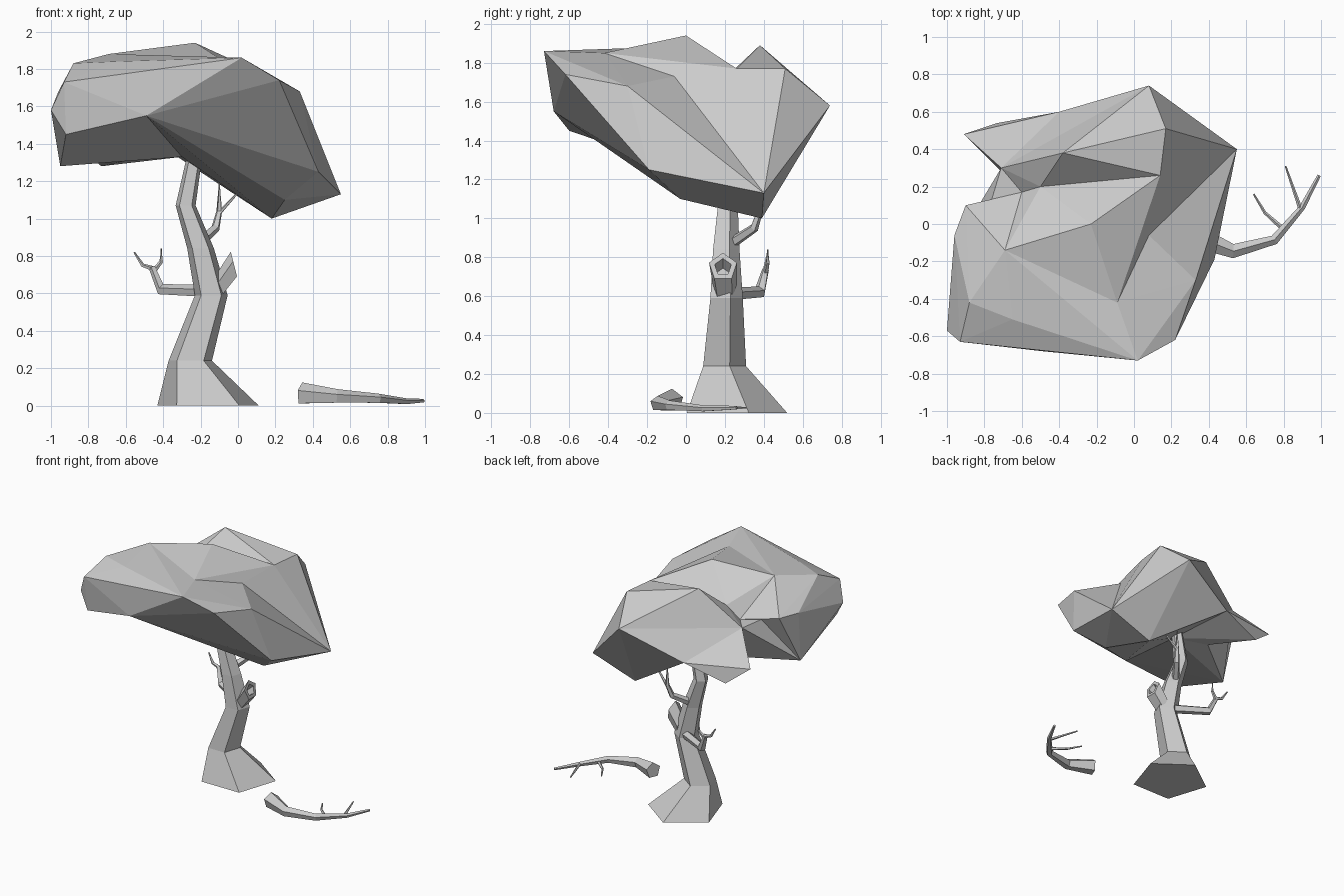
import bpy
import bmesh
from math import cos, sin, pi, radians
from mathutils import Vector

cube = bpy.data.objects.get("Cube")
if cube:
    bpy.data.objects.remove(cube, do_unlink=True)

# One plain grey for the whole tree
GREY = (0.6, 0.6, 0.6, 1)
grey = bpy.data.materials.new("plain grey")
grey.use_nodes = True
grey.diffuse_color = GREY
grey.node_tree.nodes["Principled BSDF"].inputs["Base Color"].default_value = GREY


def finish(name, bm):
    bmesh.ops.recalc_face_normals(bm, faces=bm.faces)
    mesh = bpy.data.meshes.new(name)
    bm.to_mesh(mesh)
    bm.free()
    mesh.materials.append(grey)
    obj = bpy.data.objects.new(name, mesh)
    bpy.context.collection.objects.link(obj)
    return obj


def ring(bm, center, radius, normal, sides, phase):
    """Regular polygon of vertices facing along the normal."""
    normal = Vector(normal).normalized()
    side = Vector((0, 0, 1)).cross(normal)
    side = side.normalized() if side.length > 0.01 else Vector((1, 0, 0))
    up = normal.cross(side)
    angles = [phase + 2 * pi * i / sides for i in range(sides)]
    return [bm.verts.new(Vector(center) + radius * (side * cos(a) + up * sin(a)))
            for a in angles]


def loft(name, stations, sides=5, phase=radians(18), axis=None):
    """Skin polygons along (x, y, z, radius) stations; bend with the path unless an axis is given."""
    bm = bmesh.new()
    points = [Vector(s[:3]) for s in stations]
    rings = []
    for i, s in enumerate(stations):
        ahead = points[min(i + 1, len(points) - 1)]
        behind = points[max(i - 1, 0)]
        rings.append(ring(bm, points[i], s[3], axis or ahead - behind, sides, phase))
    for low, high in zip(rings, rings[1:]):
        for i in range(sides):
            j = (i + 1) % sides
            bm.faces.new((low[i], low[j], high[j], high[i]))
    bm.faces.new(rings[0])
    bm.faces.new(rings[-1])
    return finish(name, bm)


def faceted_lobe(name, points):
    """Angular foliage mass spanning the given corner points."""
    bm = bmesh.new()
    for p in points:
        bm.verts.new(p)
    result = bmesh.ops.convex_hull(bm, input=bm.verts)
    loose = set(result["geom_interior"]) | set(result["geom_unused"])
    bmesh.ops.delete(bm, geom=[v for v in loose if isinstance(v, bmesh.types.BMVert)],
                     context="VERTS")
    return finish(name, bm)


# Corners shared by neighbouring foliage lobes
peak = (-.23, 0, 1.94)
crown = (-.69, -.14, 1.88)
fold = (-.09, -.42, 1.85)
dip = (.08, -.06, 1.73)
brow = (.02, -.73, 1.86)
brow_side = (.22, -.62, 1.74)
cheek = (.33, -.3, 1.68)
temple = (-.65, -.51, 1.84)
front_edge = (-.93, -.63, 1.73)
chin = (-.49, -.68, 1.55)
core = (-.3, .1, 1.33)
ridge = (.14, .26, 1.77)
rim = (-.5, .2, 1.72)
shoulder = (.17, .51, 1.77)
corner = (.55, .4, 1.13)
lowest = (.18, .39, 1.0)
saddle = (-.6, .17, 1.62)
inlet = (-.77, .1, 1.65)
hollow = (-.55, .2, 1.32)
back_point = (.08, .74, 1.58)
back_ledge = (-.71, .3, 1.63)
back_low = (-.4, .6, 1.38)
right_low = (-.95, -.1, 1.28)

# Canopy: overlapping lobes meeting along the valleys
faceted_lobe("canopy_front", [
    crown, fold, temple, front_edge, brow_side, chin, core, saddle, inlet, right_low,
    (-1, -.57, 1.58), (-.92, -.6, 1.45), (-.88, -.42, 1.83),
    (-.96, -.06, 1.68), (-.9, .1, 1.68)])
faceted_lobe("canopy_brow", [
    crown, temple, front_edge, chin, fold, brow, brow_side, cheek])
faceted_lobe("canopy_top", [peak, crown, fold, dip, ridge, rim, saddle, core])
faceted_lobe("canopy_left", [
    fold, brow_side, cheek, dip, corner, lowest, chin, core,
    (.43, -.19, 1.25), (.25, -.03, 1.1)])
faceted_lobe("canopy_shoulder", [dip, ridge, shoulder, corner, lowest, core])
faceted_lobe("canopy_back", [
    ridge, rim, shoulder, corner, saddle, back_ledge, back_point, core,
    (-.38, .38, 1.89)])
faceted_lobe("canopy_back_underside", [
    back_point, back_ledge, back_low, corner, lowest, core])
faceted_lobe("canopy_spur", [
    back_ledge, back_low, saddle, core, hollow,
    (-.91, .48, 1.42), (-.73, .54, 1.28)])
faceted_lobe("canopy_inlet", [back_ledge, saddle, inlet, right_low, core, hollow])

# Crooked trunk with a flared foot
loft("trunk", [
    (-.16, .235, 0, .285), (-.255, .187, .24, .122), (-.143, .2, .59, .092),
    (-.2, .2, .84, .075), (-.28, .21, 1.07, .056), (-.22, .22, 1.4, .04)],
    axis=(0, 0, 1))

# Broken stub with a hollow end
loft("hollow_stub", [
    (-.1, .2, .64, .065), (-.02, .19, .75, .075),
    (-.02, .19, .75, .045), (-.07, .19, .71, .035)],
    phase=radians(90), axis=(1, 0, .25))

# Bare side branch and its twigs
loft("right_branch", [
    (-.16, .24, .61, .035), (-.41, .38, .62, .032), (-.46, .41, .74, .018)])
loft("right_twig_outer", [
    (-.45, .41, .73, .015), (-.51, .41, .75, .011), (-.555, .42, .82, .005)])
loft("right_twig_inner", [
    (-.45, .41, .72, .015), (-.41, .42, .77, .011), (-.41, .42, .84, .005)])

# Thin branch rising behind the trunk
loft("back_branch", [
    (-.21, .23, .87, .03), (-.12, .35, .95, .024),
    (-.1, .38, 1.04, .016), (-.1, .38, 1.28, .01)])
loft("back_twig", [(-.1, .38, 1.03, .012), (.01, .36, 1.15, .005)])

# Fallen branch lying beside the tree
loft("fallen_branch", [
    (.34, -.07, .062, .062), (.53, -.145, .048, .04), (.75, -.085, .037, .027),
    (.9, .09, .022, .017), (.99, .26, .026, .01)])
loft("fallen_twig_long", [(.89, .08, .024, .012), (.81, .31, .026, .005)])
loft("fallen_twig_bent", [
    (.79, -.02, .028, .013), (.7, .06, .025, .009), (.64, .16, .025, .005)])
